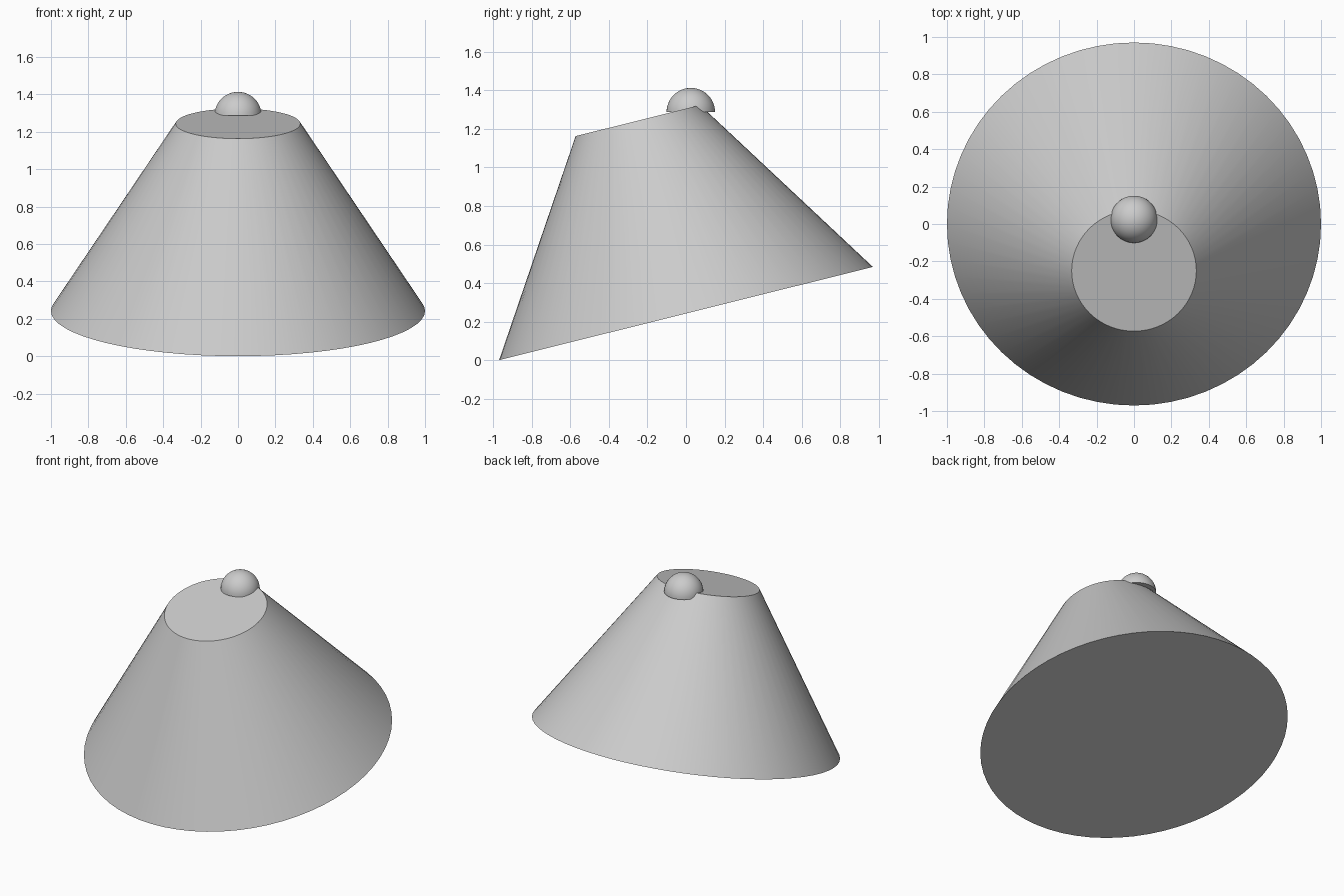
import bpy
import bmesh
import math
from mathutils import Matrix, Vector

cube = bpy.data.objects.get("Cube")
if cube:
    bpy.data.objects.remove(cube, do_unlink=True)

TILT = math.radians(14)
HEIGHT = 1.032

# Single plain grey
grey = bpy.data.materials.new("plain grey")
grey.use_nodes = True
colour = (0.6, 0.6, 0.6, 1)
grey.diffuse_color = colour
grey.node_tree.nodes["Principled BSDF"].inputs["Base Color"].default_value = colour


def finish(bm, name):
    mesh = bpy.data.meshes.new(name)
    bmesh.ops.recalc_face_normals(bm, faces=bm.faces)
    bm.to_mesh(mesh)
    bm.free()
    mesh.materials.append(grey)
    obj = bpy.data.objects.new(name, mesh)
    bpy.context.collection.objects.link(obj)
    bpy.ops.object.select_all(action="DESELECT")
    obj.select_set(True)
    bpy.context.view_layer.objects.active = obj
    bpy.ops.object.shade_smooth_by_angle(angle=math.radians(35))
    return obj


# Truncated cone leaning forward, its lowest rim point on the ground
bm = bmesh.new()
lean = Matrix.Translation((0, 0, math.sin(TILT))) @ Matrix.Rotation(TILT, 4, "X")
bmesh.ops.create_cone(bm, cap_ends=True, segments=64, radius1=1, radius2=1 / 3,
                      depth=HEIGHT, matrix=lean @ Matrix.Translation((0, 0, HEIGHT / 2)))
finish(bm, "cone_body")

# Upright half-ball knob at the back edge of the top
bm = bmesh.new()
bmesh.ops.create_uvsphere(bm, u_segments=48, v_segments=24, radius=0.126)
cut = bmesh.ops.bisect_plane(bm, geom=bm.verts[:] + bm.edges[:] + bm.faces[:], dist=1e-5,
                             plane_co=Vector(), plane_no=(0, 0, 1), clear_inner=True)
bmesh.ops.holes_fill(bm, edges=[e for e in bm.edges if e.is_boundary], sides=0)
knob = finish(bm, "top_knob")
knob.location = (0, 0.025, 1.287)
